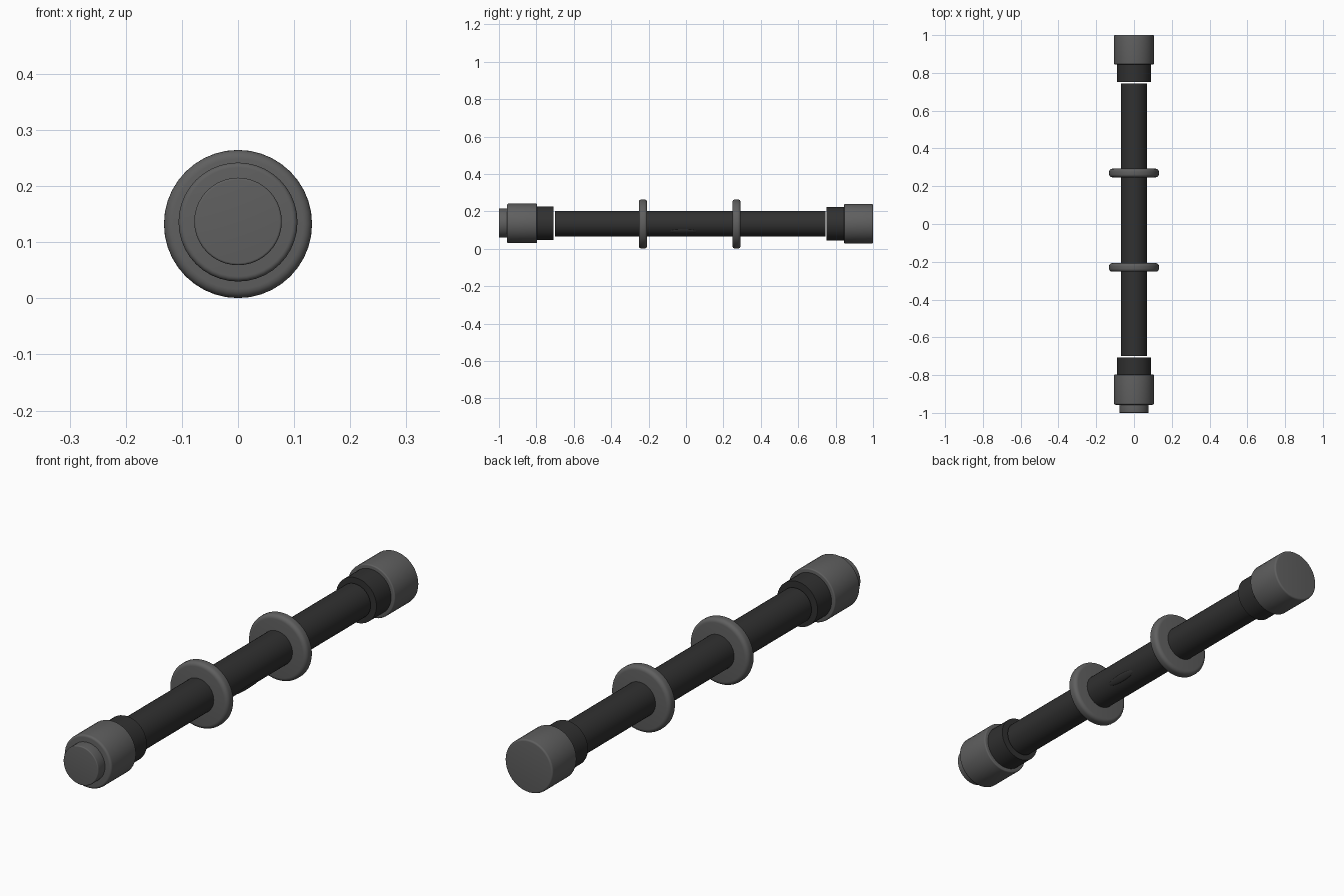
import bpy, math
from mathutils import Matrix

if "Cube" in bpy.data.objects:
    bpy.data.objects.remove(bpy.data.objects["Cube"])

AXIS_Z = 0.134


def material(name, grey):
    m = bpy.data.materials.new(name)
    m.diffuse_color = (grey, grey, grey, 1)
    m.use_nodes = True
    m.node_tree.nodes["Principled BSDF"].inputs["Base Color"].default_value = m.diffuse_color
    return m


black = material("black rubber", 0.03)
grey = material("dark grey plastic", 0.115)


def lathe(name, profile, mat, z=AXIS_Z, segs=40):
    """Revolve (y, radius) points around the y axis and cap both ends."""
    verts, faces, n = [], [], len(profile)
    for y, r in profile:
        for i in range(segs):
            a = 2 * math.pi * i / segs
            verts.append((r * math.cos(a), y, z + r * math.sin(a)))
    for k in range(n - 1):
        for i in range(segs):
            j = (i + 1) % segs
            faces.append((k * segs + i, (k + 1) * segs + i,
                          (k + 1) * segs + j, k * segs + j))
    faces.append(tuple(range(segs)))
    faces.append(tuple(reversed(range((n - 1) * segs, n * segs))))
    me = bpy.data.meshes.new(name)
    me.from_pydata(verts, [], faces)
    me.materials.append(mat)
    ob = bpy.data.objects.new(name, me)
    bpy.context.collection.objects.link(ob)
    smooth(ob)
    return ob


def smooth(ob):
    bpy.ops.object.select_all(action='DESELECT')
    ob.select_set(True)
    bpy.context.view_layer.objects.active = ob
    bpy.ops.object.shade_smooth_by_angle(angle=math.radians(35))


def rounded(y0, y1, r, b0, b1, steps=5):
    """Cylinder profile with rounded rims of radius b0 and b1."""
    pts = []
    for i in range(steps + 1):
        a = math.pi / 2 * i / steps
        pts.append((y0 + b0 * (1 - math.cos(a)), r - b0 * (1 - math.sin(a))))
    for i in range(steps + 1):
        a = math.pi / 2 * (1 - i / steps)
        pts.append((y1 - b1 * (1 - math.cos(a)), r - b1 * (1 - math.sin(a))))
    return pts


# Long central tube
lathe("tube", [(-0.70, 0.069), (0.745, 0.069)], black)

# Collars at each end, just clear of the tube
lathe("front_collar", [(-0.80, 0.09), (-0.708, 0.09)], black, z=0.136)
lathe("back_collar", [(0.752, 0.09), (0.85, 0.09)], black)

# End caps and the front push button
lathe("front_cap", rounded(-0.957, -0.797, 0.106, 0.009, 0.005), grey, z=0.136)
lathe("back_cap", rounded(0.845, 1.0, 0.106, 0.005, 0.007), grey)
lathe("front_button", rounded(-1.0, -0.955, 0.078, 0.004, 0.001), grey, z=0.137)

# Two guard rings
for name, y in (("front_ring", -0.23), ("back_ring", 0.27)):
    lathe(name, rounded(y - 0.0225, y + 0.0225, 0.132, 0.016, 0.016), grey, z=0.1325)

# Small oval switch on the lower right of the tube
bpy.ops.mesh.primitive_uv_sphere_add(segments=24, ring_count=12, radius=1)
switch = bpy.context.object
switch.name = "oval_switch"
a = math.radians(-38)
switch.data.transform(
    Matrix.Translation((0.067 * math.cos(a), -0.015, AXIS_Z + 0.067 * math.sin(a)))
    @ Matrix.Rotation(-a, 4, 'Y')
    @ Matrix.Diagonal((0.006, 0.075, 0.015, 1)))
switch.data.materials.append(black)
smooth(switch)
